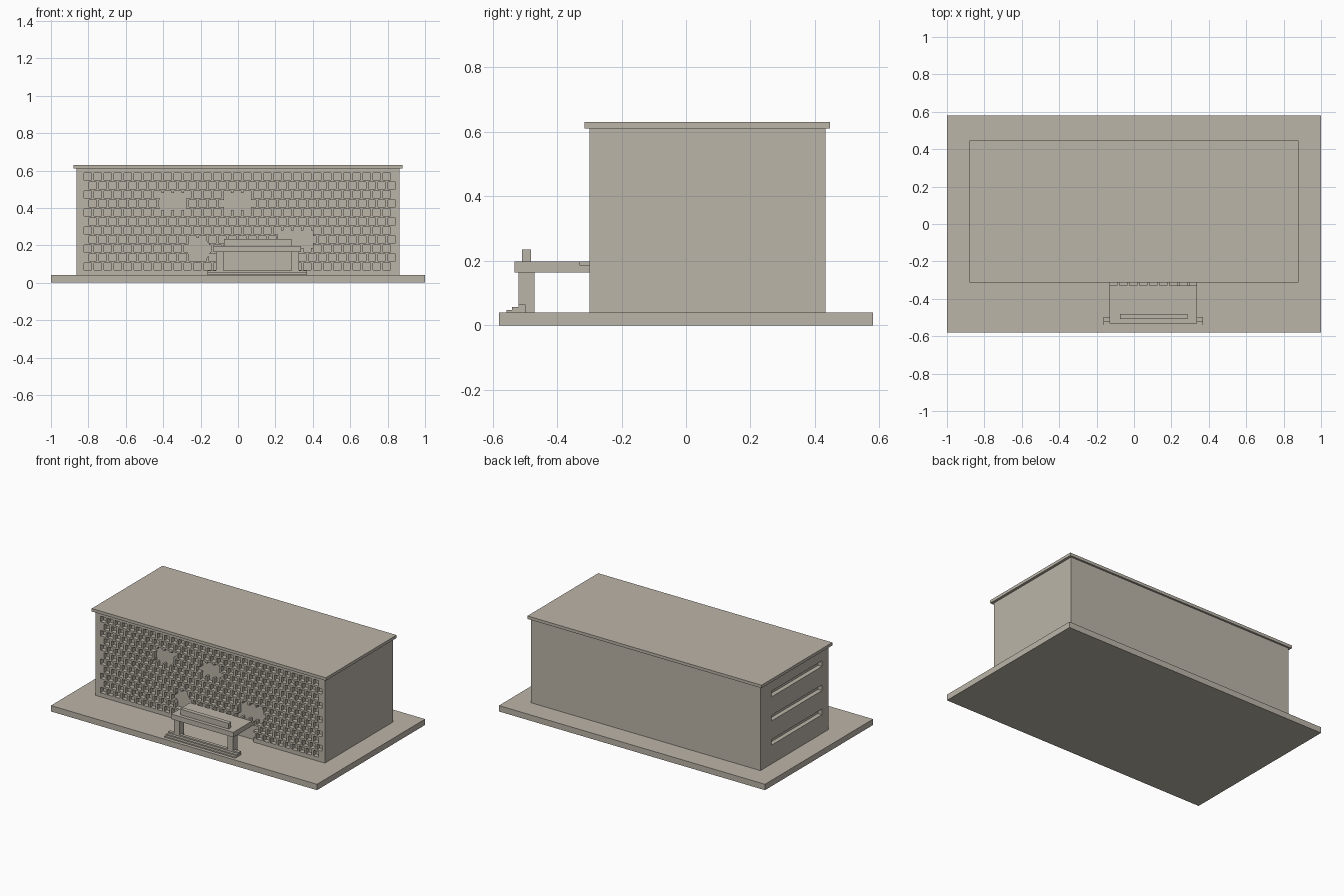
import bpy, bmesh, math
from mathutils import Matrix, Vector

if "Cube" in bpy.data.objects:
    bpy.data.objects.remove(bpy.data.objects["Cube"])

stone = bpy.data.materials.new("warm grey stone")
stone.diffuse_color = (0.50, 0.46, 0.395, 1)
stone.use_nodes = True
stone.node_tree.nodes["Principled BSDF"].inputs["Base Color"].default_value = stone.diffuse_color


def add_box(bm, x0, x1, y0, y1, z0, z1):
    size = Matrix.Diagonal((x1 - x0, y1 - y0, z1 - z0, 1))
    centre = Matrix.Translation(((x0 + x1) / 2, (y0 + y1) / 2, (z0 + z1) / 2))
    bmesh.ops.create_cube(bm, size=1, matrix=centre @ size)


def make(name, boxes, helper=False, disc=None):
    bm = bmesh.new()
    for b in boxes:
        add_box(bm, *b)
    if disc:
        x, z, r, y, depth = disc
        m = Matrix.Translation((x, y, z)) @ Matrix.Rotation(math.pi / 2, 4, 'X')
        bmesh.ops.create_cone(bm, cap_ends=True, segments=24, radius1=r,
                              radius2=r, depth=depth, matrix=m)
    me = bpy.data.meshes.new(name)
    bm.to_mesh(me)
    bm.free()
    me.materials.append(stone)
    ob = bpy.data.objects.new(name, me)
    bpy.context.collection.objects.link(ob)
    if helper:
        ob.hide_render = True
        ob.display_type = 'WIRE'
    return ob


def cut(ob, *cutters):
    for c in cutters:
        mod = ob.modifiers.new(c.name, 'BOOLEAN')
        mod.operation = 'DIFFERENCE'
        mod.solver = 'EXACT'
        mod.object = c


# Main volumes
make("base_slab", [(-1, 1, -0.58, 0.58, 0, 0.04)])
body = make("building_body", [(-0.863, 0.863, -0.30, 0.433, 0.04, 0.61)])
make("roof_slab", [(-0.88, 0.88, -0.314, 0.446, 0.61, 0.63)])

# Entrance porch
canopy = make("porch_canopy", [(-0.13, 0.337, -0.532, -0.30, 0.163, 0.197)])
make("canopy_sign_block", [(-0.075, 0.285, -0.508, -0.48, 0.197, 0.235)])
for side, x in (("left", -0.117), ("right", 0.286)):
    make(side + "_porch_post", [(x, x + 0.04, -0.52, -0.47, 0.04, 0.163)])
for i, (y, z) in enumerate([(-0.557, 0.048), (-0.539, 0.056), (-0.52, 0.065)]):
    make("entrance_step_%d" % (i + 1), [(-0.162, 0.37, y, -0.498, 0.04, z)])

# Staggered grid of small recessed front openings
Y0, Y1 = -0.33, -0.27
recesses = [(-0.42, -0.275, 0.39, 0.48), (-0.075, 0.07, 0.39, 0.48),
            (0.21, 0.40, 0.187, 0.28), (-0.115, 0.325, 0.03, 0.163)]
holes = []
for row in range(11):
    z = 0.086 + 0.0483 * row
    for col in range(31):
        x = -0.803 + 0.0533 * col + (0.027 if row % 2 else 0)
        hole = (x - 0.02, x + 0.02, z - 0.0185, z + 0.0185)
        # leave out openings wholly inside a larger recess
        if any(hole[0] > a and hole[1] < b and hole[2] > c and hole[3] < d
               for a, b, c, d in recesses):
            continue
        holes.append((hole[0], hole[1], Y0, Y1, hole[2], hole[3]))
hole_cutter = make("opening_cutter", holes, True)

# Larger recesses, round recess and doorway
recess_cutter = make("recess_cutter",
                     [(a, b, Y0, Y1, c, d) for a, b, c, d in recesses[:3]],
                     True, (-0.21, 0.178, 0.062, (Y0 + Y1) / 2, Y1 - Y0))
a, b, c, d = recesses[3]
door_cutter = make("doorway_cutter", [(a, b, Y0, Y1, c, d)], True)

# Long slots in the left wall
slot_cutter = make("side_slot_cutter",
                   [(-0.89, -0.833, -0.227, 0.317, z - 0.019, z + 0.019)
                    for z in (0.187, 0.351, 0.515)], True)

cut(body, hole_cutter, recess_cutter, door_cutter, slot_cutter)
cut(canopy, hole_cutter, recess_cutter)
